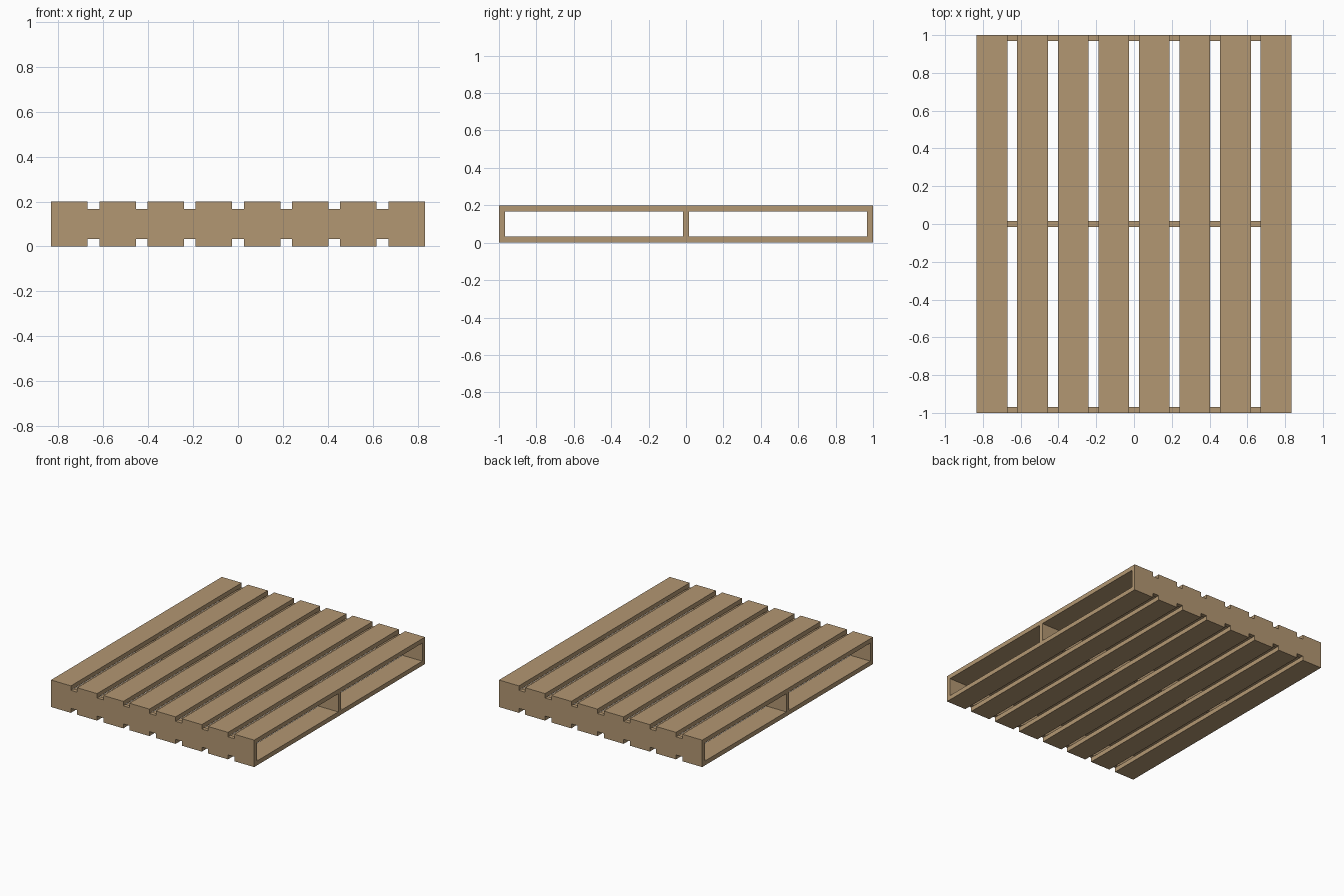
import bpy

if "Cube" in bpy.data.objects:
    bpy.data.objects.remove(bpy.data.objects["Cube"])

wood = bpy.data.materials.new("wood")
wood.diffuse_color = (0.45, 0.31, 0.17, 1)
wood.use_nodes = True
wood.node_tree.nodes["Principled BSDF"].inputs["Base Color"].default_value = wood.diffuse_color


def board(name, center, size):
    bpy.ops.mesh.primitive_cube_add(size=1, location=center)
    ob = bpy.context.object
    ob.name = name
    ob.scale = size
    bpy.ops.object.transform_apply(location=False, rotation=False, scale=True)
    ob.data.materials.append(wood)


HALF_W, HEIGHT, T = 0.833, 0.2, 0.033
SLATS, SLAT_W, BEAM_T = 8, 0.163, 0.031
pitch = (2 * HALF_W - SLAT_W) / (SLATS - 1)

# Top and bottom decks of slats running front to back
for deck, z in (("bottom", T / 2), ("top", HEIGHT - T / 2)):
    for i in range(SLATS):
        x = -HALF_W + SLAT_W / 2 + i * pitch
        board(f"{deck}_slat_{i + 1}", (x, 0, z), (SLAT_W, 2, T))

# Cross beams on edge between the decks
edge = 1 - BEAM_T / 2
for part, y in (("front", -edge), ("middle", 0), ("back", edge)):
    board(f"{part}_beam", (0, y, HEIGHT / 2), (2 * HALF_W, BEAM_T, HEIGHT - 2 * T))
